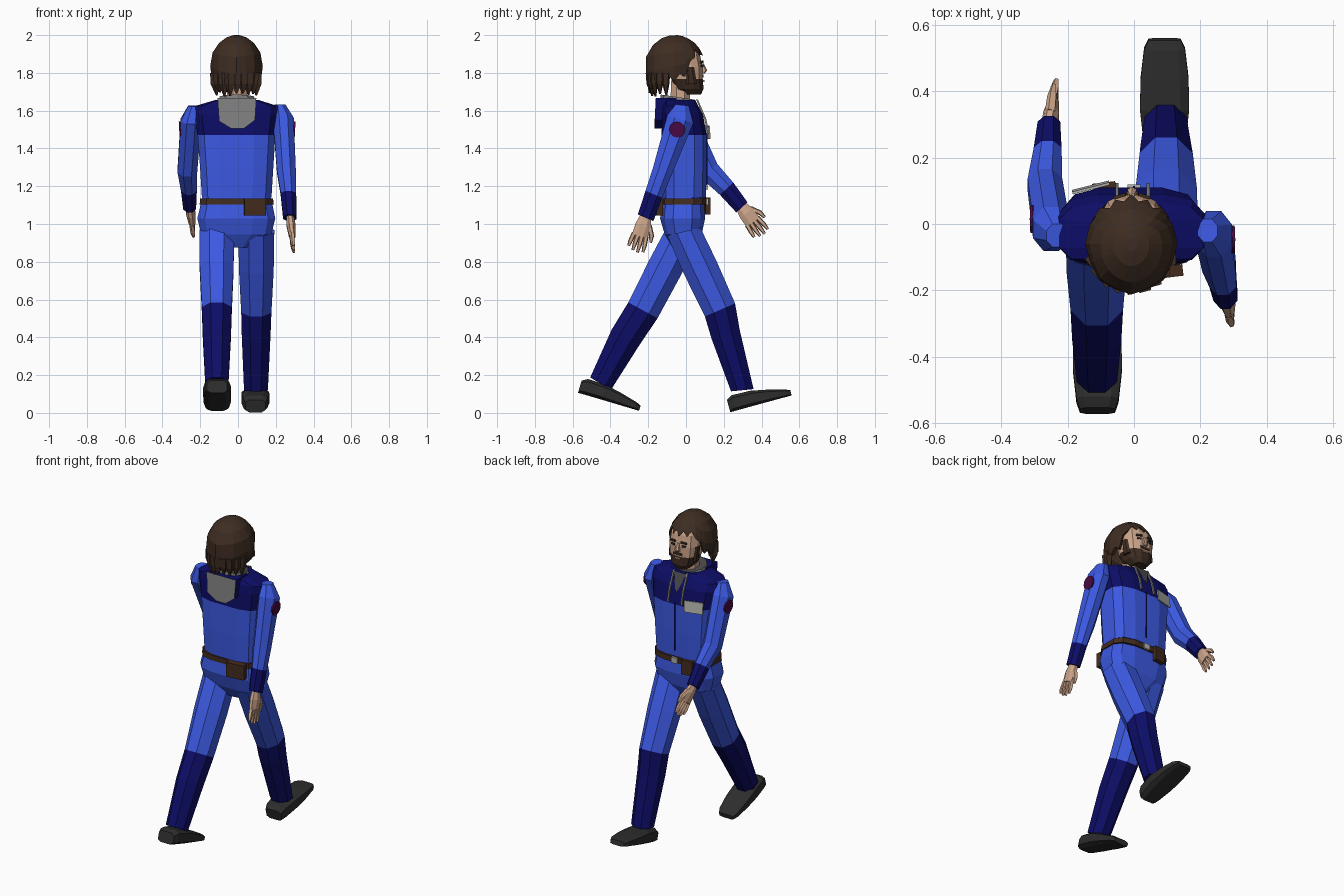
import bpy, bmesh, math, random
from math import sin, cos, pi
from mathutils import Vector, Euler

if "Cube" in bpy.data.objects:
    bpy.data.objects.remove(bpy.data.objects["Cube"])
random.seed(3)

COL = {'blue cloth': (.045, .10, .76), 'navy cloth': (.004, .004, .135), 'hair brown': (.048, .026, .016),
       'skin': (.60, .37, .25), 'shoe black': (.026, .026, .026), 'leather brown': (.055, .025, .013),
       'hood grey': (.22, .22, .22), 'silver': (.45, .45, .43), 'patch maroon': (.065, .003, .06),
       'shirt grey': (.07, .07, .075)}
MAT = {}
for k, c in COL.items():
    MAT[k] = bpy.data.materials.new(k)
    MAT[k].diffuse_color = (*c, 1)


def finish(bm, name, mats):
    bmesh.ops.recalc_face_normals(bm, faces=bm.faces)
    me = bpy.data.meshes.new(name)
    bm.to_mesh(me)
    bm.free()
    for m in mats:
        me.materials.append(MAT[m])
    ob = bpy.data.objects.new(name, me)
    bpy.context.collection.objects.link(ob)
    return ob


def skin_rings(name, rings, mats, cap=True):
    """Bridge rings of points; segment i takes mats[i] (the last one repeats)."""
    bm = bmesh.new()
    vs = [[bm.verts.new(p) for p in r] for r in rings]
    n = len(vs[0])
    names = list(dict.fromkeys(mats))
    idx = lambda i: names.index(mats[min(i, len(mats) - 1)])
    for i in range(len(vs) - 1):
        for j in range(n):
            k = (j + 1) % n
            bm.faces.new((vs[i][j], vs[i][k], vs[i + 1][k], vs[i + 1][j])).material_index = idx(i)
    if cap:
        bm.faces.new(vs[0][::-1]).material_index = idx(0)
        bm.faces.new(vs[-1]).material_index = idx(len(vs))
    return finish(bm, name, names)


def tube(name, secs, mats, n=8, p=1):
    """Section = (x, y, z, half width in x, half depth, tilt of the depth axis); p < 1 is boxier."""
    s = 1 / cos(pi / n) if p == 1 else 1
    pw = lambda v: math.copysign(abs(v) ** p, v) * s
    rings = []
    for x, y, z, rx, ry, t in secs:
        r = []
        for j in range(n):
            a = 2 * pi * (j + .5) / n
            d = ry * pw(sin(a))
            r.append((x + rx * pw(cos(a)), y + d * cos(t), z + d * sin(t)))
        rings.append(r)
    return skin_rings(name, rings, mats)


def box(name, loc, size, mat, rot=(0, 0, 0)):
    bm = bmesh.new()
    bmesh.ops.create_cube(bm, size=1)
    R = Euler(rot).to_matrix()
    for v in bm.verts:
        v.co = R @ Vector([a * b for a, b in zip(v.co, size)]) + Vector(loc)
    return finish(bm, name, [mat])


# torso, pelvis and belt
tube('torso', [(-.007, -.01, 1.14, .188, .118, 0), (-.007, -.01, 1.3, .198, .122, 0),
               (-.008, -.01, 1.47, .21, .122, 0), (-.008, -.018, 1.58, .226, .11, 0),
               (-.008, -.028, 1.625, .222, .095, 0), (-.006, -.035, 1.657, .115, .085, 0)],
     ['blue cloth', 'blue cloth', 'navy cloth'], 12, .6)
tube('pelvis', [(-.007, -.015, 1.14, .186, .112, 0), (-.009, -.018, 1.03, .211, .122, 0),
                (-.009, -.015, .945, .19, .10, 0), (-.009, -.012, .875, .08, .06, 0)],
     ['blue cloth'], 12, .65)
tube('belt', [(-.007, -.013, 1.102, .201, .125, 0), (-.007, -.013, 1.135, .197, .125, 0)],
     ['leather brown'], 12, .62)
box('belt_buckle', (0, .113, 1.118), (.04, .012, .034), 'silver')
box('front_pouch', (-.09, .112, 1.095), (.07, .026, .09), 'leather brown', (0, 0, .12))
box('back_pouch', (.09, -.145, 1.09), (.115, .035, .09), 'leather brown', (0, 0, .12))

# jacket details: zip, name badge, shirt opening, cords
box('jacket_zip', (0, .111, 1.33), (.006, .006, .3), 'navy cloth')
box('badge', (-.13, .11, 1.485), (.115, .008, .07), 'silver', (.08, 0, .25))
bm = bmesh.new()
bm.faces.new([bm.verts.new(p) for p in ((-.05, .064, 1.656), (.04, .064, 1.656), (-.004, .11, 1.535))])
finish(bm, 'shirt_front', ['shirt grey'])
for sx, nm in ((1, 'right'), (-1, 'left')):
    x = -.004 + sx * .047
    tube(nm + '_hood_cord', [(x, .058, 1.66, .005, .005, 0), (x, .101, 1.56, .005, .005, 0),
                             (x, .119, 1.48, .005, .005, 0)], ['hood grey'], 4)

# hood lying on the back, grey lining facing out
out = [(-.108, 1.667), (.097, 1.667), (.09, 1.55), (.03, 1.505), (-.035, 1.505), (-.1, 1.545)]
hood = skin_rings('hood', [[(x, -.05, z) for x, z in out], [(x, -.16 - (1.667 - z) * .05, z) for x, z in out]],
                  ['navy cloth', 'hood grey'])
for f in hood.data.polygons:
    f.material_index = 1 if f.normal.y < -.7 else 0
tube('collar', [(-.006, -.04, 1.64, .1, .095, -.12), (-.006, -.045, 1.672, .09, .085, -.15)],
     ['hood grey', 'hood grey', 'shirt grey'], 10)

# neck, head with bearded jaw
tube('neck', [(-.005, -.03, 1.6, .055, .055, 0), (-.005, -.03, 1.76, .05, .048, 0)], ['skin'], 8)
tube('head', [(-.006, .035, 1.685, .042, .045, 0), (-.006, .018, 1.715, .072, .077, 0),
              (-.006, .005, 1.768, .09, .086, 0), (-.006, 0, 1.83, .096, .09, 0),
              (-.006, -.012, 1.9, .09, .088, 0), (-.006, -.03, 1.965, .06, .06, 0)],
     ['hair brown', 'hair brown', 'skin'], 12, .8)
tube('nose', [(-.006, .084, 1.85, .007, .008, 0), (-.006, .096, 1.812, .014, .014, 0),
              (-.006, .088, 1.798, .012, .01, 0)], ['skin'], 6)
box('moustache', (-.006, .087, 1.783), (.064, .009, .016), 'hair brown')
box('mouth', (-.006, .093, 1.757), (.034, .008, .009), 'skin')
for sx, nm in ((1, 'right'), (-1, 'left')):
    box(nm + '_eye', (-.006 + sx * .037, .083, 1.836), (.028, .009, .012), 'shoe black', (0, 0, -sx * .3))
    box(nm + '_brow', (-.006 + sx * .037, .084, 1.858), (.038, .009, .011), 'hair brown', (0, sx * .12, -sx * .3))
    tube(nm + '_sideburn', [(-.006 + sx * .083, .03, 1.74, .01, .025, 0),
                            (-.006 + sx * .09, .02, 1.83, .01, .02, 0)], ['hair brown'], 6)


# hair: cap with a ragged hem, short over the face and long at the back
def hem(d):
    if d < .75:
        return 1.893
    if d < 1.2:
        return 1.893 - (d - .75) / .45 * .12
    return 1.773 - (d - 1.2) / (pi - 1.2) * .08


def girth(z):
    return math.sqrt(max(0, 1 - ((z - 1.84) / .1605) ** 2)) if z > 1.84 else 1 - (1.84 - z) * .9


N = 32
rings = []
for f, k in ((.004, 1), (.05, 1), (.17, 1), (.38, 1), (.68, 1), (1, 1), (.98, .8)):
    r = []
    for j in range(N):
        a = 2 * pi * j / N
        d = abs((a + pi) % (2 * pi) - pi)
        jag = (j % 2) * (.03 if f > .9 else 0)
        z = 2 - (2 - hem(d) - jag) * f
        g = girth(z) * k * (1.02 if j % 4 == 0 and f > .3 else .985 if f > .3 else 1)
        r.append((-.008 + .137 * g * sin(a), -.06 + .155 * g * cos(a), z))
    rings.append(r)
skin_rings('hair', rings, ['hair brown'], cap=False)
top = bmesh.new()
top.faces.new([top.verts.new(p) for p in rings[0]])
finish(top, 'hair_crown', ['hair brown'])
for i in range(9):  # loose locks at the nape
    a = pi + (i - 4) * .3
    x, y = -.008 + .118 * sin(a), -.06 + .13 * cos(a)
    tube('hair_lock', [(x, y, 1.8, .024, .02, 0), (x, y, 1.74, .022, .016, 0),
                       (x * .95, y * .97, 1.675 + random.random() * .025, .004, .004, 0)], ['hair brown'], 5)

# legs in mid stride
LEG = ['blue cloth', 'blue cloth', 'navy cloth']
tube('right_leg', [(.097, -.012, .96, .095, .09, .25), (.097, .075, .77, .092, .093, .35),
                   (.097, .18, .545, .08, .087, .41), (.096, .21, .415, .076, .078, .3),
                   (.095, .298, .12, .063, .06, .1)], LEG)
tube('left_leg', [(-.113, -.015, .96, .092, .09, -.25), (-.113, -.11, .77, .09, .093, -.42),
                  (-.112, -.228, .543, .079, .088, -.5), (-.112, -.32, .40, .074, .084, -.5),
                  (-.112, -.452, .155, .061, .064, -.53)], LEG)


def shoe(name, x, y, z, pitch):
    secs = []
    for s, h, w in ((0, .07, .055), (.03, .088, .066), (.13, .085, .077), (.22, .066, .075), (.31, .042, .064),
                    (.337, .03, .05)):
        cy, cz = s * cos(pitch) - h / 2 * sin(pitch), s * sin(pitch) + h / 2 * cos(pitch)
        secs.append((x, y + cy, z + cz, w, h / 2, pitch + pi / 2))
    tube(name, secs, ['shoe black'], 8, .5)


shoe('right_shoe', .092, .235, .002, .27)
shoe('left_shoe', -.11, -.572, .105, -.285)

# swinging arms
ARM = ['blue cloth', 'blue cloth', 'blue cloth', 'navy cloth']
tube('right_arm', [(.222, -.02, 1.63, .03, .035, -.1), (.24, -.03, 1.555, .055, .072, -.3),
                   (.256, -.125, 1.28, .05, .053, -.4), (.267, -.17, 1.157, .041, .048, -.4),
                   (.275, -.214, 1.033, .036, .045, -.4)], ARM)
tube('left_arm', [(-.232, -.035, 1.625, .032, .035, .1), (-.249, -.015, 1.55, .055, .07, .3),
                  (-.268, .118, 1.285, .052, .058, .6), (-.26, .215, 1.187, .042, .048, .74),
                  (-.256, .296, 1.088, .034, .04, .74)], ARM)


def hand(name, x, y, z, t, lean):
    """Palm, four fingers and a thumb hanging along the arm tilt t."""
    def at(s, w, rx, ry):
        return (x + lean * s, y + s * sin(t) + w * cos(t), z - s * cos(t) + w * sin(t), rx, ry, t)
    tube(name + '_palm', [at(-.01, 0, .02, .03), at(.04, .002, .024, .043), at(.10, 0, .017, .042)], ['skin'], 8)
    for i in range(4):
        w, end = -.033 + .022 * i, (.165, .18, .185, .175)[i]
        tube(name + '_finger', [at(.09, w, .011, .011), at(.14, w * 1.2, .011, .010), at(end, w * 1.25, .006, .006)],
             ['skin'], 5)
    tube(name + '_thumb', [at(.025, .028, .014, .014), at(.075, .058, .012, .012), at(.115, .066, .006, .006)],
         ['skin'], 5)


hand('right_hand', .277, -.216, 1.03, -.3, .1)
hand('left_hand', -.255, .296, 1.088, .64, .12)

# round sleeve patches
for nm, loc, ang in (('right_patch', (.298, -.047, 1.50), .055), ('left_patch', (-.307, .015, 1.50), -.055)):
    bm = bmesh.new()
    bmesh.ops.create_cone(bm, cap_ends=True, segments=12, radius1=.042, radius2=.042, depth=.009)
    R = Euler((0, pi / 2 + ang, 0)).to_matrix()
    for v in bm.verts:
        v.co = R @ v.co + Vector(loc)
    finish(bm, nm, ['patch maroon'])

for m in bpy.data.materials:
    if m.users and not m.is_grease_pencil:
        m.use_nodes = True
        m.node_tree.nodes["Principled BSDF"].inputs["Base Color"].default_value = m.diffuse_color
